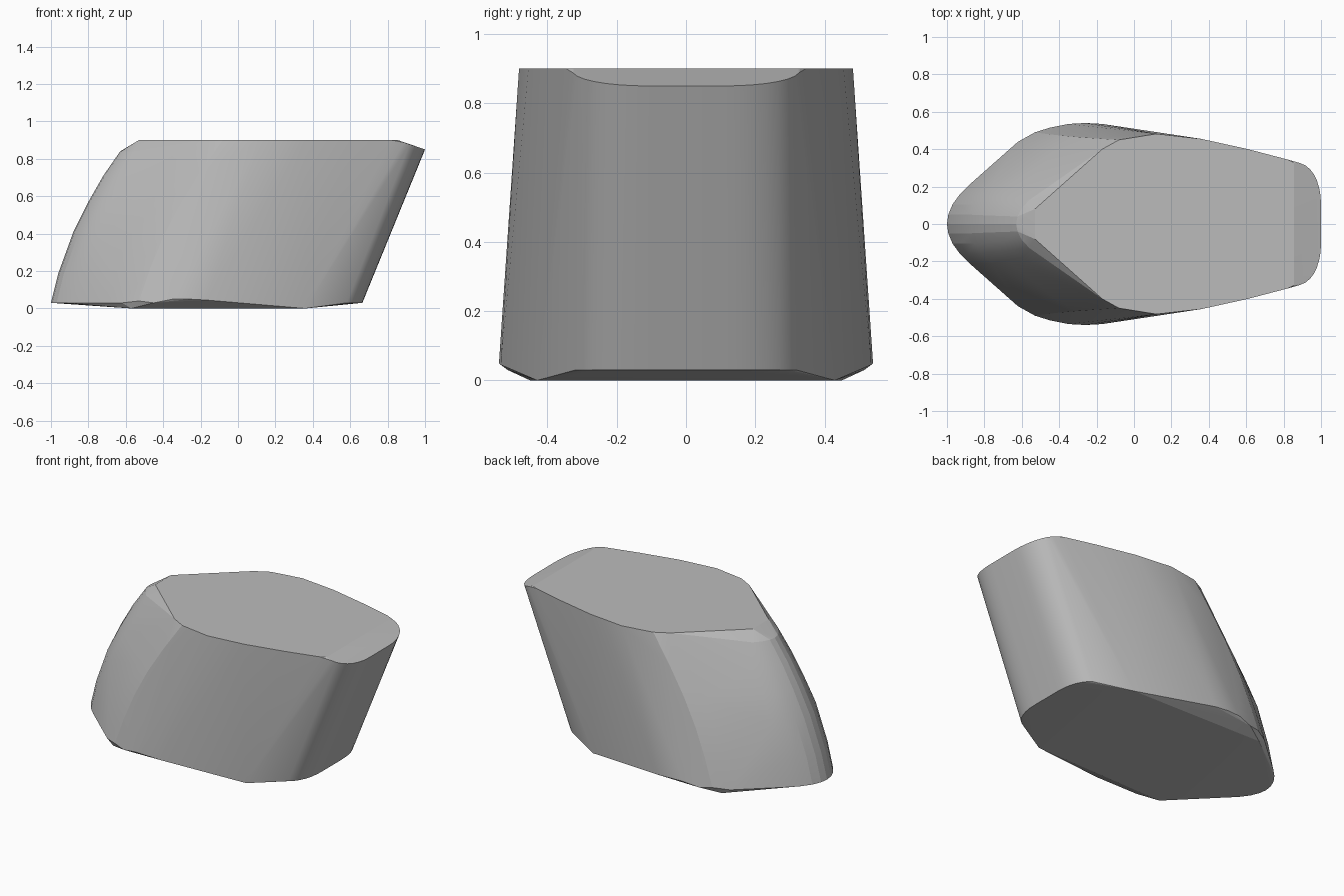
import bpy, bmesh, math

if "Cube" in bpy.data.objects:
    bpy.data.objects.remove(bpy.data.objects["Cube"])


def mirrored(points):
    """Add the matching point on the other side of y = 0."""
    return points + [(x, -y, z) for x, y, z in points if y > 0]


def lerp(a, b, t):
    return tuple(p + (q - p) * t for p, q in zip(a, b))


points = []

# Flat base and the raised lower rim around it
points += [(-0.57, 0.45, 0.0), (0.36, 0.43, 0.0)]
points += [(-0.35, 0.535, 0.05), (-0.26, 0.54, 0.05), (-0.17, 0.535, 0.045),
           (-0.45, 0.515, 0.03)]

# Flat top: pointed nose, shoulders and tapering flanks
points += [(-0.53, 0.08, 0.9), (-0.17, 0.40, 0.9), (-0.08, 0.45, 0.9),
           (0.12, 0.482, 0.9), (0.36, 0.455, 0.9), (0.61, 0.40, 0.9),
           (0.82, 0.345, 0.9), (0.855, 0.325, 0.9)]

# Leaning rounded tail: a quarter superellipse swept from top to bottom
for i in range(9):
    a = math.radians(90 * i / 8)
    x = 0.85 + 0.15 * math.cos(a) ** 0.85
    y = 0.10 + 0.23 * math.sin(a) ** 0.95
    z = 0.90 - 0.05 * (x - 0.85) / 0.15
    points += [(x, y, z), (x - 0.335, y * 1.02, 0.03)]

# Curved nose: the same rounded section stacked along a bowed profile
profile = [(-1.0, 0.03), (-0.96, 0.19), (-0.88, 0.41), (-0.80, 0.57),
           (-0.72, 0.71), (-0.63, 0.84)]
section = [(0.0, 0.0), (0.007, 0.05), (0.03, 0.105), (0.07, 0.16), (0.12, 0.21)]
for x, z in profile:
    fade = 1 - 0.45 * max(0, z - 0.4)
    points += [(x + dx, y * fade, z) for dx, y in section]

# Cheeks between the nose and the widest part, bowing out at mid height
for low, high in (((-0.62, 0.44, 0.03), (-0.20, 0.38, 0.88)),
                  ((-0.53, 0.49, 0.04), (-0.09, 0.45, 0.89))):
    for i in range(6):
        t = i / 5
        x, y, z = lerp(low, high, t)
        points.append((x - 0.05 * math.sin(math.pi * t), y, z))

# Wrap everything in one convex skin
bm = bmesh.new()
for p in mirrored(points):
    bm.verts.new(p)
bmesh.ops.remove_doubles(bm, verts=bm.verts[:], dist=0.0005)
hull = bmesh.ops.convex_hull(bm, input=bm.verts[:])
loose = [v for v in bm.verts if not v.link_faces]
bmesh.ops.delete(bm, geom=loose, context='VERTS')
bmesh.ops.dissolve_limit(bm, angle_limit=math.radians(0.5),
                         verts=bm.verts[:], edges=bm.edges[:])
bmesh.ops.recalc_face_normals(bm, faces=bm.faces[:])

mesh = bpy.data.meshes.new("leaning_block")
bm.to_mesh(mesh)
bm.free()
block = bpy.data.objects.new("leaning_block", mesh)
bpy.context.collection.objects.link(block)

grey = bpy.data.materials.new("plain grey")
grey.diffuse_color = (0.5, 0.5, 0.5, 1)
grey.use_nodes = True
grey.node_tree.nodes["Principled BSDF"].inputs["Base Color"].default_value = grey.diffuse_color
mesh.materials.append(grey)

bpy.context.view_layer.objects.active = block
block.select_set(True)
bpy.ops.object.shade_smooth_by_angle(angle=math.radians(12))
